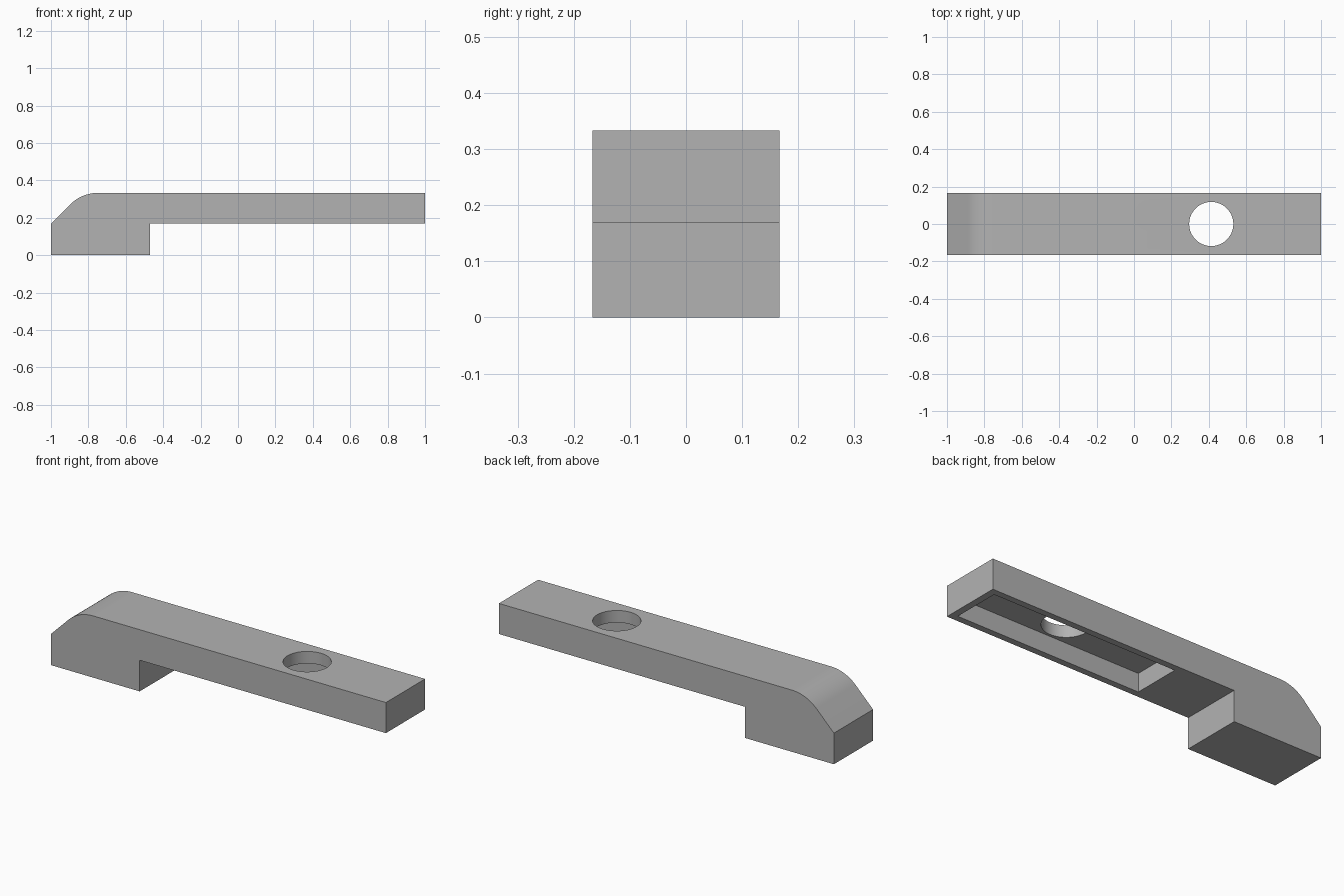
import bpy, bmesh, math
from mathutils import Matrix

cube = bpy.data.objects.get("Cube")
if cube:
    bpy.data.objects.remove(cube, do_unlink=True)

# Main dimensions
HALF_W = 0.167
TOP = 0.333
UNDER = 0.168
FOOT_END = -0.47
HOLE_X = 0.413
POCKET_TOP = 0.268

grey = bpy.data.materials.new("plain grey")
grey.use_nodes = True
colour = (0.45, 0.45, 0.45, 1)
grey.diffuse_color = colour
grey.node_tree.nodes["Principled BSDF"].inputs["Base Color"].default_value = colour


def add_object(name, bm):
    bmesh.ops.recalc_face_normals(bm, faces=bm.faces)
    mesh = bpy.data.meshes.new(name)
    bm.to_mesh(mesh)
    bm.free()
    obj = bpy.data.objects.new(name, mesh)
    bpy.context.collection.objects.link(obj)
    mesh.materials.append(grey)
    return obj


def cut(target, cutter):
    bpy.context.view_layer.objects.active = target
    mod = target.modifiers.new(cutter.name, 'BOOLEAN')
    mod.operation = 'DIFFERENCE'
    mod.solver = 'EXACT'
    mod.object = cutter
    bpy.ops.object.modifier_apply(modifier=mod.name)
    bpy.data.objects.remove(cutter, do_unlink=True)


# Side profile: foot, 45 degree nose, rounded shoulder and long arm
radius = 0.21
nose_top = -1 + TOP - UNDER
arc_x = nose_top + radius * math.tan(math.pi / 8)
profile = [(FOOT_END, 0), (FOOT_END, UNDER), (1, UNDER), (1, TOP)]
STEPS = 16
for i in range(STEPS + 1):
    a = math.pi / 4 * i / STEPS
    profile.append((arc_x - radius * math.sin(a), TOP - radius * (1 - math.cos(a))))
profile += [(-1, UNDER), (-1, 0)]

bm = bmesh.new()
face = bm.faces.new([bm.verts.new((x, -HALF_W, z)) for x, z in profile])
extruded = bmesh.ops.extrude_face_region(bm, geom=[face])
bmesh.ops.translate(bm, vec=(0, 2 * HALF_W, 0),
                    verts=[v for v in extruded["geom"] if isinstance(v, bmesh.types.BMVert)])
clamp = add_object("clamp_arm", bm)

# Rectangular pocket under the arm
bm = bmesh.new()
bmesh.ops.create_cube(bm, size=1, matrix=Matrix.Translation((HOLE_X, 0, POCKET_TOP - 0.1))
                      @ Matrix.Diagonal((1.1, 0.264, 0.2, 1)))
cut(clamp, add_object("pocket_cutter", bm))

# Round bolt hole through the arm
bm = bmesh.new()
bmesh.ops.create_cone(bm, cap_ends=True, segments=64, radius1=0.118, radius2=0.118,
                      depth=1, matrix=Matrix.Translation((HOLE_X, 0, TOP)))
cut(clamp, add_object("hole_cutter", bm))

# Smooth the curved surfaces and keep the edges crisp
bpy.ops.object.select_all(action='DESELECT')
clamp.select_set(True)
bpy.context.view_layer.objects.active = clamp
bpy.ops.object.shade_smooth_by_angle(angle=math.radians(30))
